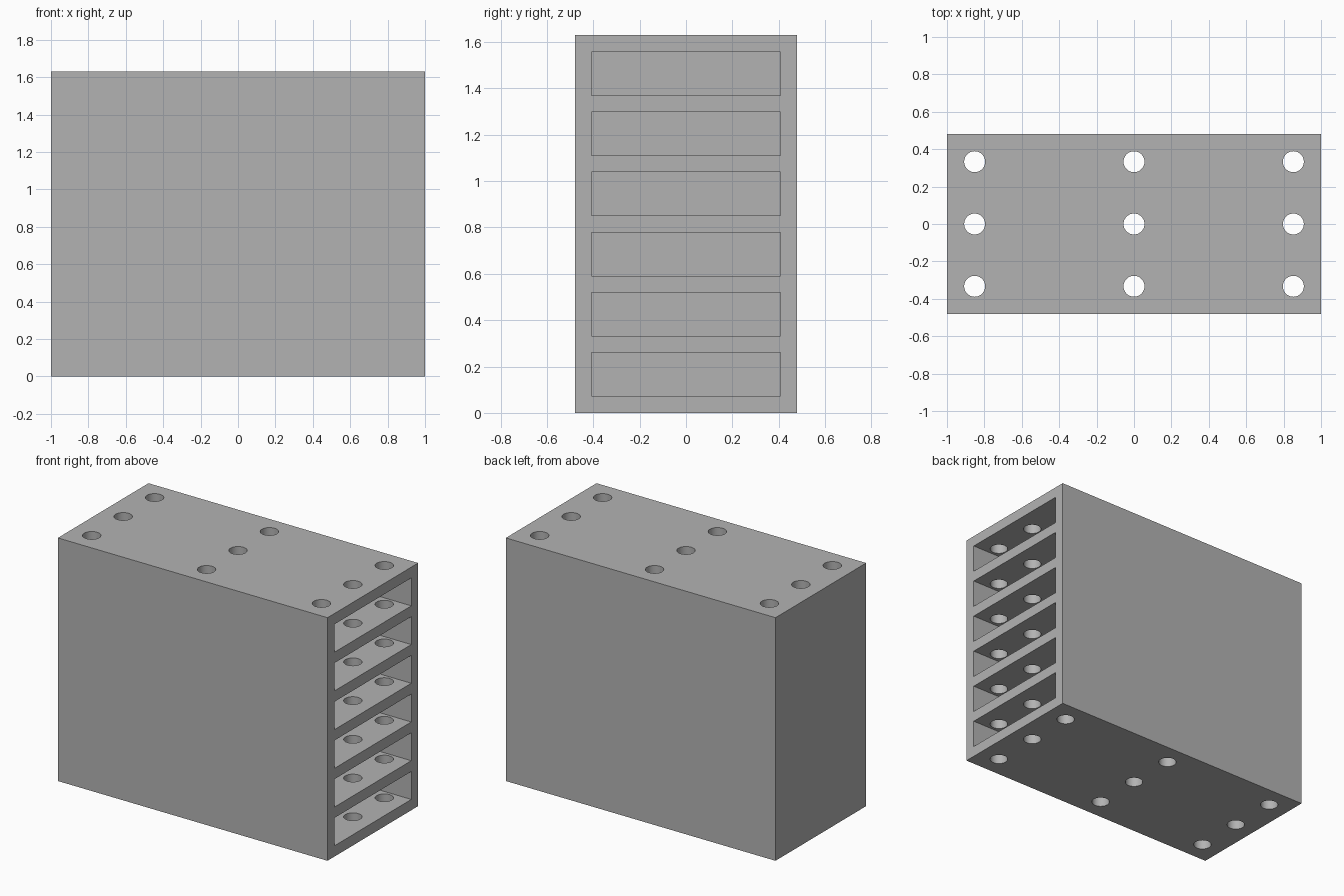
import bpy
import bmesh
import math
from mathutils import Matrix, Vector

if "Cube" in bpy.data.objects:
    bpy.data.objects.remove(bpy.data.objects["Cube"], do_unlink=True)

# Overall proportions
LENGTH, DEPTH, HEIGHT = 2.0, 0.96, 1.63
SLOTS = 6
WALL = 0.0725
SLOT_HEIGHT = (HEIGHT - WALL * (SLOTS + 1)) / SLOTS
HOLE_RADIUS = 0.056
HOLE_X, HOLE_Y = 0.852, 0.333

grey = bpy.data.materials.new("plain grey")
grey.use_nodes = True
colour = (0.45, 0.45, 0.45, 1)
grey.diffuse_color = colour
grey.node_tree.nodes["Principled BSDF"].inputs["Base Color"].default_value = colour


def add_box(bm, low, high):
    low, high = Vector(low), Vector(high)
    matrix = Matrix.Translation((low + high) / 2) @ Matrix.Diagonal((*(high - low), 1))
    bmesh.ops.create_cube(bm, size=1, matrix=matrix)


def make_object(name, bm):
    mesh = bpy.data.meshes.new(name)
    bm.to_mesh(mesh)
    bm.free()
    mesh.materials.append(grey)
    obj = bpy.data.objects.new(name, mesh)
    bpy.context.collection.objects.link(obj)
    return obj


# Solid block
bm = bmesh.new()
add_box(bm, (-LENGTH / 2, -DEPTH / 2, 0), (LENGTH / 2, DEPTH / 2, HEIGHT))
block = make_object("slotted_block", bm)

# Stack of slots, open at the +x end only
bm = bmesh.new()
for i in range(SLOTS):
    z = WALL + i * (SLOT_HEIGHT + WALL)
    add_box(bm, (-LENGTH / 2 + WALL, -DEPTH / 2 + WALL, z),
            (LENGTH / 2 + 0.1, DEPTH / 2 - WALL, z + SLOT_HEIGHT))
slot_cutter = make_object("slot_cutter", bm)

# Grid of vertical holes through every shelf
bm = bmesh.new()
for x in (-HOLE_X, 0, HOLE_X):
    for y in (-HOLE_Y, 0, HOLE_Y):
        bmesh.ops.create_cone(bm, cap_ends=True, segments=48, radius1=HOLE_RADIUS,
                              radius2=HOLE_RADIUS, depth=HEIGHT + 0.2,
                              matrix=Matrix.Translation((x, y, HEIGHT / 2)))
hole_cutter = make_object("hole_cutter", bm)

# Cut the block, then drop the cutters
bpy.ops.object.select_all(action='DESELECT')
bpy.context.view_layer.objects.active = block
block.select_set(True)
for cutter in (slot_cutter, hole_cutter):
    cutter.hide_render = True
    cut = block.modifiers.new(cutter.name, 'BOOLEAN')
    cut.operation = 'DIFFERENCE'
    cut.solver = 'EXACT'
    cut.object = cutter
    bpy.ops.object.modifier_apply(modifier=cut.name)
    bpy.data.objects.remove(cutter, do_unlink=True)

bpy.ops.object.shade_smooth_by_angle(angle=math.radians(30))
